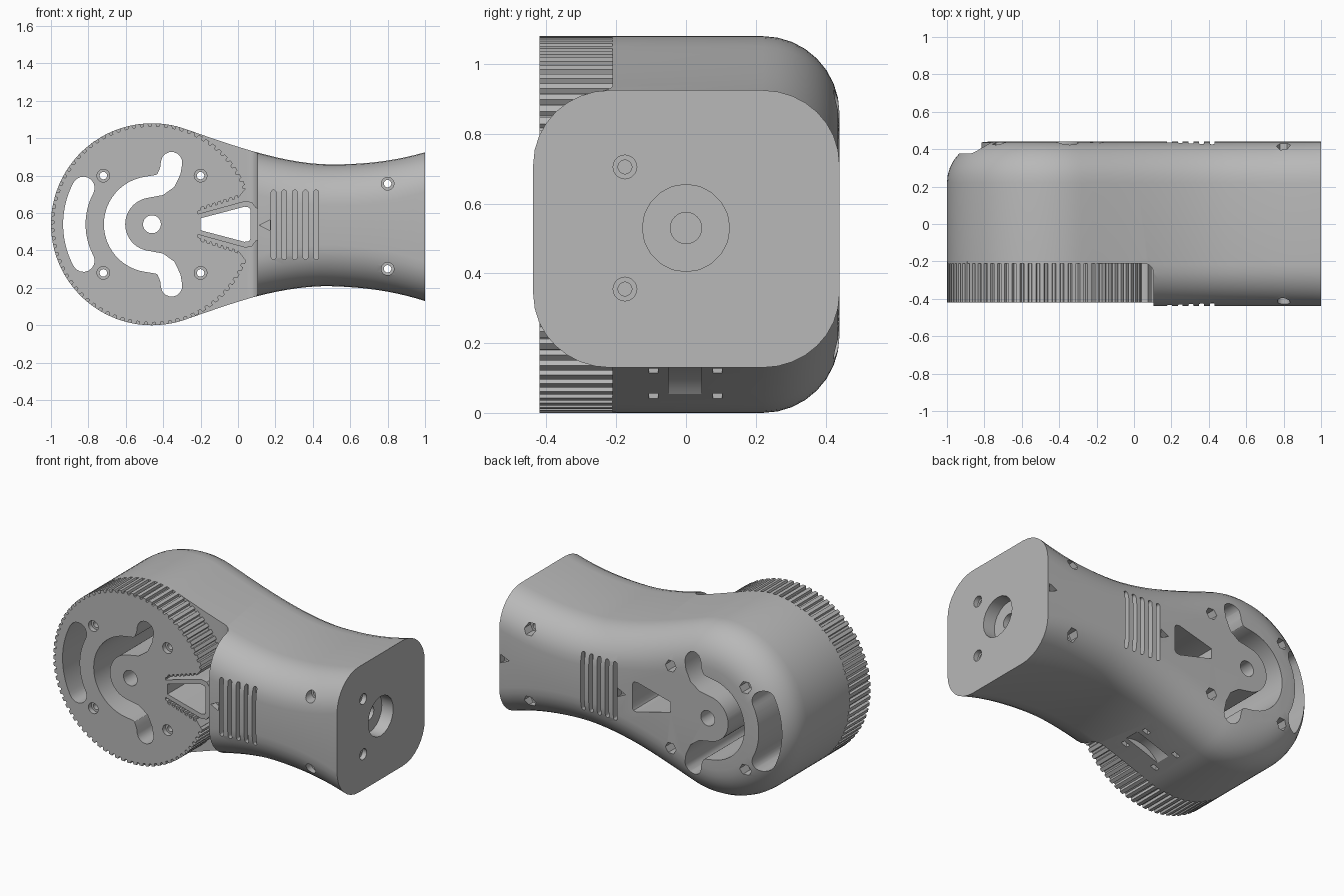
import bpy
import bmesh
from math import sin, cos, pi, radians, hypot
from mathutils import Vector
from mathutils.geometry import interpolate_bezier

if "Cube" in bpy.data.objects:
    bpy.data.objects.remove(bpy.data.objects["Cube"])

grey = bpy.data.materials.new("plain grey")
grey.use_nodes = True
grey.diffuse_color = (0.48, 0.48, 0.48, 1)
grey.node_tree.nodes["Principled BSDF"].inputs["Base Color"].default_value = grey.diffuse_color

CX, CZ, R = -0.46, 0.54, 0.54      # head centre and radius
FRONT, FLOOR, FILLET = -0.42, -0.21, 0.22


def finish(bm, name):
    bmesh.ops.recalc_face_normals(bm, faces=bm.faces)
    mesh = bpy.data.meshes.new(name)
    bm.to_mesh(mesh)
    bm.free()
    mesh.materials.append(grey)
    ob = bpy.data.objects.new(name, mesh)
    bpy.context.collection.objects.link(ob)
    return ob


def loft(bm, rings):
    rows = [[bm.verts.new(p) for p in ring] for ring in rings]
    n = len(rows[0])
    for a, b in zip(rows, rows[1:]):
        for i in range(n):
            j = (i + 1) % n
            bm.faces.new((a[i], a[j], b[j], b[i]))
    bm.faces.new(rows[0])
    bm.faces.new(rows[-1][::-1])


def prism(bm, pts, a, b, axis="Y"):
    place = {"X": lambda u, v, w: (w, u, v),
             "Y": lambda u, v, w: (u, w, v),
             "Z": lambda u, v, w: (u, v, w)}[axis]
    loft(bm, [[place(u, v, w) for u, v in pts] for w in (a, b)])


def circle(x, z, r, n=24):
    return [(x + r * cos(2 * pi * i / n), z + r * sin(2 * pi * i / n)) for i in range(n)]


def rect(x, y, w, h):
    return [(x - w, y - h), (x + w, y - h), (x + w, y + h), (x - w, y + h)]


def mirrored(half):
    """Close a profile given as (x, height above centre) by mirroring it."""
    return [(x, CZ + h) for x, h in half] + [(x, CZ - h) for x, h in reversed(half)]


def stroke(path, w):
    """Thick line with round ends along a path."""
    path = [Vector(p) for p in path]
    left, right = [], []
    for i, p in enumerate(path):
        t = (path[min(i + 1, len(path) - 1)] - path[max(i - 1, 0)]).normalized()
        n = Vector((-t.y, t.x)) * w
        left.append(p + n)
        right.append(p - n)

    def cap(p, start):
        v = start - p
        ca = [(cos(pi * k / 8), -sin(pi * k / 8)) for k in range(1, 8)]
        return [p + Vector((v.x * c - v.y * s, v.x * s + v.y * c)) for c, s in ca]
    pts = left + cap(path[-1], left[-1]) + right[::-1] + cap(path[0], right[0])
    return [tuple(p) for p in pts]


def arc(r, a0, a1, n):
    return [(CX + r * cos(radians(a0 + (a1 - a0) * i / n)),
             CZ + r * sin(radians(a0 + (a1 - a0) * i / n))) for i in range(n + 1)]


def cut(ob, *cutters):
    bpy.context.view_layer.objects.active = ob
    for c in cutters:
        m = ob.modifiers.new("cut", "BOOLEAN")
        m.operation, m.solver, m.object = "DIFFERENCE", "EXACT", c
        bpy.ops.object.modifier_apply(modifier=m.name)


# Body outline: round head running into a waisted, flared handle
bez = [Vector((x, z, 0)) for x, z in
       ((-0.28, 1.049), (-0.03, 0.962), (0.25, 0.86), (0.5, 0.86), (0.7, 0.86), (0.85, 0.882), (1, 0.925))]
top = interpolate_bezier(*bez[:4], 14)[:-1] + interpolate_bezier(*bez[3:], 10)
top = [(p.x, p.y) for p in top]
bottom = [(x, 2 * CZ - z - 0.028 * max(0, x - 0.1)) for x, z in top]
outline = top[::-1] + arc(R, 70.5, 289.5, 56)[1:-1] + bottom


def inset(d):
    pts, last = [], len(outline) - 1
    for i, (x, z) in enumerate(outline):
        (x0, z0), (x1, z1) = outline[max(i - 1, 0)], outline[min(i + 1, last)]
        tx, tz = x1 - x0, z1 - z0
        length = hypot(tx, tz)
        nx = tz / length * min(1, max(0, 1 - x / 0.6))
        pts.append((x - nx * d, z + tx / length * d))
    return pts


# Body: outline stacked in depth with rounded front and back rims
steps = [radians(90 * k / 8) for k in range(9)]
layers = [(-0.218 - FILLET * sin(a), FILLET * (1 - cos(a))) for a in reversed(steps)]
layers += [(0.22 + FILLET * sin(a), FILLET * (1 - cos(a))) for a in steps]
bm = bmesh.new()
loft(bm, [[(x, y, z) for x, z in inset(d)] for y, d in layers])
body = finish(bm, "body")

# Step in front of the head, with a filleted inner corner
bm = bmesh.new()
corner = [(0.05 + 0.055 * sin(a), FLOOR - 0.055 + 0.055 * cos(a)) for a in steps]
prism(bm, [(-1.2, -0.7), (-1.2, FLOOR)] + corner + [(0.105, -0.7)], -0.3, 1.4, "Z")
step_cutter = finish(bm, "step_cutter")

# Toothed wheel
bm = bmesh.new()
teeth, rim = 78, []
for i in range(teeth):
    for f, r in ((0, R), (0.5, R), (0.6, R - 0.016), (0.9, R - 0.016)):
        a = 2 * pi * (i + f) / teeth
        rim.append((CX + r * cos(a), CZ + r * sin(a)))
prism(bm, rim, FRONT, FLOOR + 0.01)
wheel = finish(bm, "toothed_wheel")

# Notch in the wheel with toothed flanks
bm = bmesh.new()
flank = [(-0.215, 0.07)]
for i in range(7):
    x = -0.2 + i * 0.03
    h = 0.075 + (x + 0.2) * 0.32
    flank += [(x, h), (x + 0.004, h + 0.016), (x + 0.016, h + 0.02), (x + 0.02, h + 0.006)]
flank += [(0.02, 0.165), (0.05, 0.2), (0.15, 0.2)]
prism(bm, mirrored(flank), -0.6, -0.1)
notch_cutter = finish(bm, "notch_cutter")

# Wedge bracket between wheel and handle
bm = bmesh.new()
prism(bm, mirrored([(-0.215, 0.055), (0.04, 0.125), (0.075, 0.118), (0.095, 0.09), (0.12, 0.08)]),
      FRONT, FLOOR + 0.01)
bracket = finish(bm, "wedge_bracket")

# Through openings, bores and underside pockets
head_holes = [(CX + sx * 0.26, CZ + sz * 0.26) for sx in (-1, 1) for sz in (-1, 1)]
grip_holes = [(0.8, 0.757), (0.8, 0.302)]
bm = bmesh.new()
for x, z in head_holes + grip_holes:
    prism(bm, circle(x, z, 0.02, 16), -0.7, 0.7)
prism(bm, circle(CX, CZ, 0.048), -0.7, 0.7)
prism(bm, stroke(arc(0.415, 152, 208, 20), 0.06), -0.7, 0.7)
arm = [(-0.355, 0.33), (-0.362, 0.285), (-0.385, 0.235), (-0.42, 0.21)]
path = [(x, CZ + h) for x, h in arm] + arc(0.2, 98, 262, 24) + [(x, CZ - h) for x, h in arm[::-1]]
prism(bm, stroke(path, 0.057), -0.7, 0.7)
prism(bm, mirrored([(-0.2, 0.032), (0.035, 0.094), (0.06, 0.09), (0.068, 0.075)]), -0.7, 0.7)
prism(bm, circle(0, 0.53, 0.045), 0.75, 1.1, "X")
for z in (0.355, 0.705):
    prism(bm, circle(-0.175, z, 0.02, 16), 0.85, 1.1, "X")
prism(bm, circle(-0.05, -0.06, 0.2, 64), -0.05, 0.045)
for x, z in ((-0.23, 0.045), (-0.015, 0.12)):
    for y in (-0.093, 0.09):
        prism(bm, rect(x, y, 0.02, 0.013), -0.1, z + 0.06, "Z")
through_cutter = finish(bm, "through_cutter")

# Counterbores, nut pockets, grip slots and arrow marks
bm = bmesh.new()
for x, z in head_holes:
    prism(bm, circle(x, z, 0.034, 20), -0.6, FRONT + 0.03)
for x, z in grip_holes:
    prism(bm, circle(x, z, 0.034, 20), -0.6, -0.36)
for x, z in head_holes + grip_holes:
    prism(bm, circle(x, z, 0.038, 6), 0.36, 0.6)
prism(bm, circle(0, 0.53, 0.125, 20), 0.92, 1.1, "X")
for z in (0.355, 0.705):
    prism(bm, circle(-0.175, z, 0.034, 20), 0.97, 1.1, "X")
for near, far in ((-0.6, -0.4), (0.4, 0.6)):
    for i in range(5):
        x = 0.19 + i * 0.057
        prism(bm, stroke([(x, 0.365), (x, 0.71)], 0.013), near, far)
    prism(bm, [(0.115, 0.535), (0.17, 0.562), (0.17, 0.508)], near, far)
prism(bm, [(0.93, 0.53), (0.99, 0.557), (0.99, 0.503)], 0.4, 0.6)
pocket_cutter = finish(bm, "pocket_cutter")

cut(body, step_cutter, through_cutter, pocket_cutter)
cut(wheel, notch_cutter, through_cutter, pocket_cutter)
cut(bracket, through_cutter)
for c in (step_cutter, notch_cutter, through_cutter, pocket_cutter):
    bpy.data.objects.remove(c)

# Smooth curved walls, keep crisp edges
for ob in (body, wheel, bracket):
    bpy.ops.object.select_all(action="DESELECT")
    ob.select_set(True)
    bpy.context.view_layer.objects.active = ob
    bpy.ops.object.shade_smooth_by_angle(angle=radians(30))
